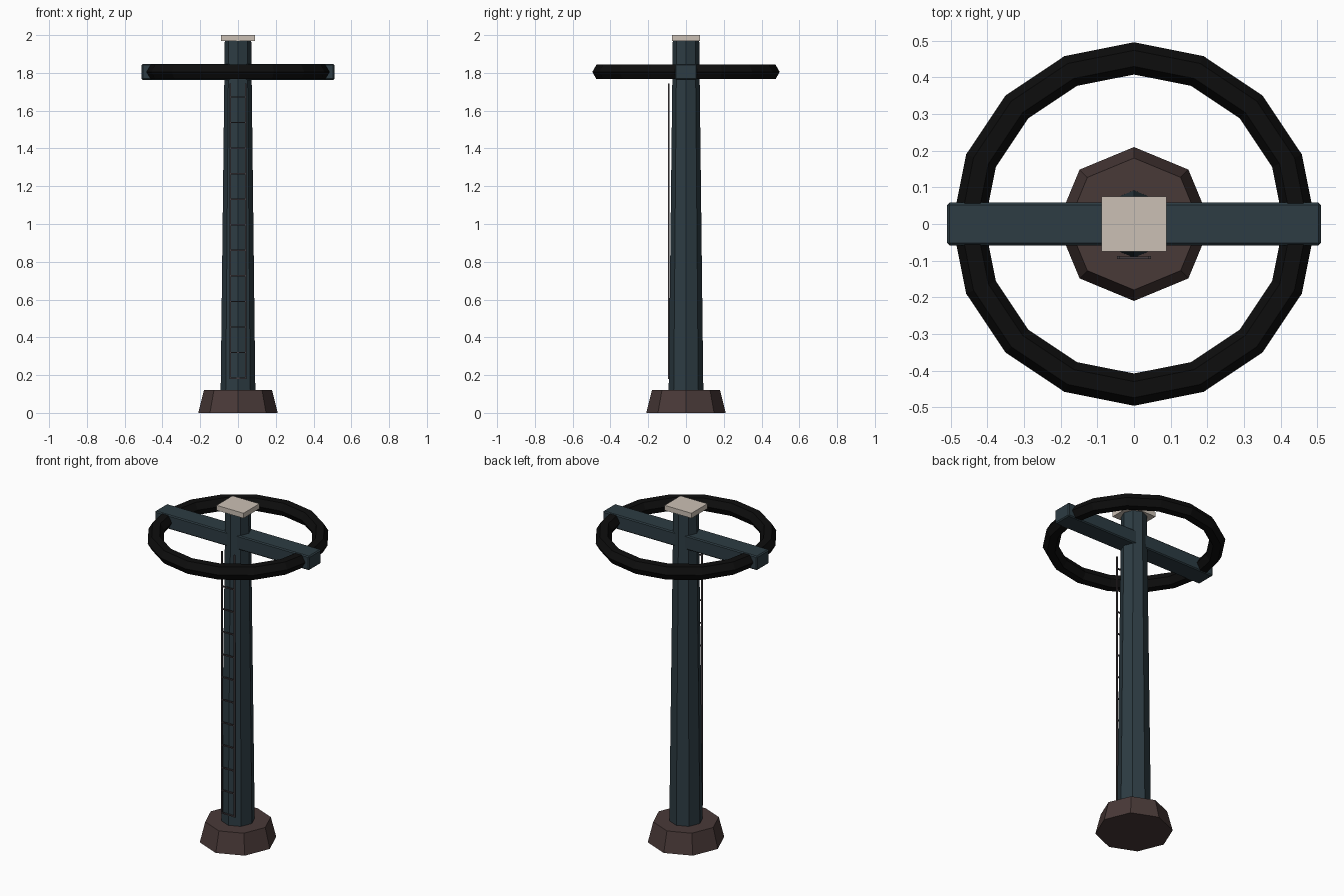
import bpy, bmesh, math
from mathutils import Matrix

if "Cube" in bpy.data.objects:
    bpy.data.objects.remove(bpy.data.objects["Cube"])


def material(name, rgb):
    m = bpy.data.materials.new(name)
    m.diffuse_color = (*rgb, 1)
    m.use_nodes = True
    m.node_tree.nodes["Principled BSDF"].inputs["Base Color"].default_value = m.diffuse_color
    return m


STEEL = material("blue grey steel", (0.026, 0.045, 0.056))
RUBBER = material("black ring", (0.004, 0.004, 0.004))
BASE = material("brown base", (0.066, 0.041, 0.039))
CAP = material("pale cap", (0.60, 0.53, 0.46))
LADDER = material("ladder metal", (0.055, 0.045, 0.050))


def finish(name, bm, mat):
    bmesh.ops.recalc_face_normals(bm, faces=bm.faces)
    me = bpy.data.meshes.new(name)
    bm.to_mesh(me)
    bm.free()
    me.materials.append(mat)
    ob = bpy.data.objects.new(name, me)
    bpy.context.collection.objects.link(ob)
    return ob


def column(name, r0, r1, z0, z1, mat):
    """Tapered octagon with corners on the x and y axes."""
    bm = bmesh.new()
    rings = []
    for r, z in ((r0, z0), (r1, z1)):
        rings.append([bm.verts.new((r * math.cos(i * math.pi / 4),
                                    r * math.sin(i * math.pi / 4), z))
                      for i in range(8)])
    for i in range(8):
        j = (i + 1) % 8
        bm.faces.new((rings[0][i], rings[0][j], rings[1][j], rings[1][i]))
    bm.faces.new(rings[0])
    bm.faces.new(rings[1])
    return finish(name, bm, mat)


def box(name, size, loc, mat, bevel=0):
    bm = bmesh.new()
    bmesh.ops.create_cube(bm, size=1, matrix=Matrix.Translation(loc) @ Matrix.Diagonal((*size, 1)))
    ob = finish(name, bm, mat)
    if bevel:
        mod = ob.modifiers.new("edge bevel", 'BEVEL')
        mod.width = bevel
        mod.segments = 1
    return ob


# Foot and tapered mast
column("foot", 0.21, 0.18, 0.0, 0.12, BASE)
column("mast", 0.092, 0.07, 0.10, 1.975, STEEL)

# Crossbar and top cap
box("crossbar", (1.02, 0.116, 0.084), (0, 0, 1.805), STEEL, 0.006)
box("top_cap", (0.178, 0.15, 0.03), (0, 0, 1.985), CAP)

# Ring: 16 sides around, hexagonal section
bm = bmesh.new()
N, M, R, r = 16, 6, 0.452, 0.044
v = [[bm.verts.new(((R + r * math.cos(b)) * math.cos(a),
                    (R + r * math.cos(b)) * math.sin(a),
                    1.805 + r * math.sin(b)))
      for b in (math.tau * k / M for k in range(M))]
     for a in (math.tau * i / N for i in range(N))]
for i in range(N):
    for k in range(M):
        i2, k2 = (i + 1) % N, (k + 1) % M
        bm.faces.new((v[i][k], v[i2][k], v[i2][k2], v[i][k2]))
finish("ring", bm, RUBBER)

# Ladder on the front
for side, x in (("left", -0.042), ("right", 0.042)):
    box("ladder_rail_" + side, (0.008, 0.008, 1.565), (x, -0.092, 0.9625), LADDER)
for i in range(12):
    box(f"ladder_rung_{i + 1}", (0.084, 0.007, 0.007), (0, -0.092, 0.184 + i * 0.1353), LADDER)
